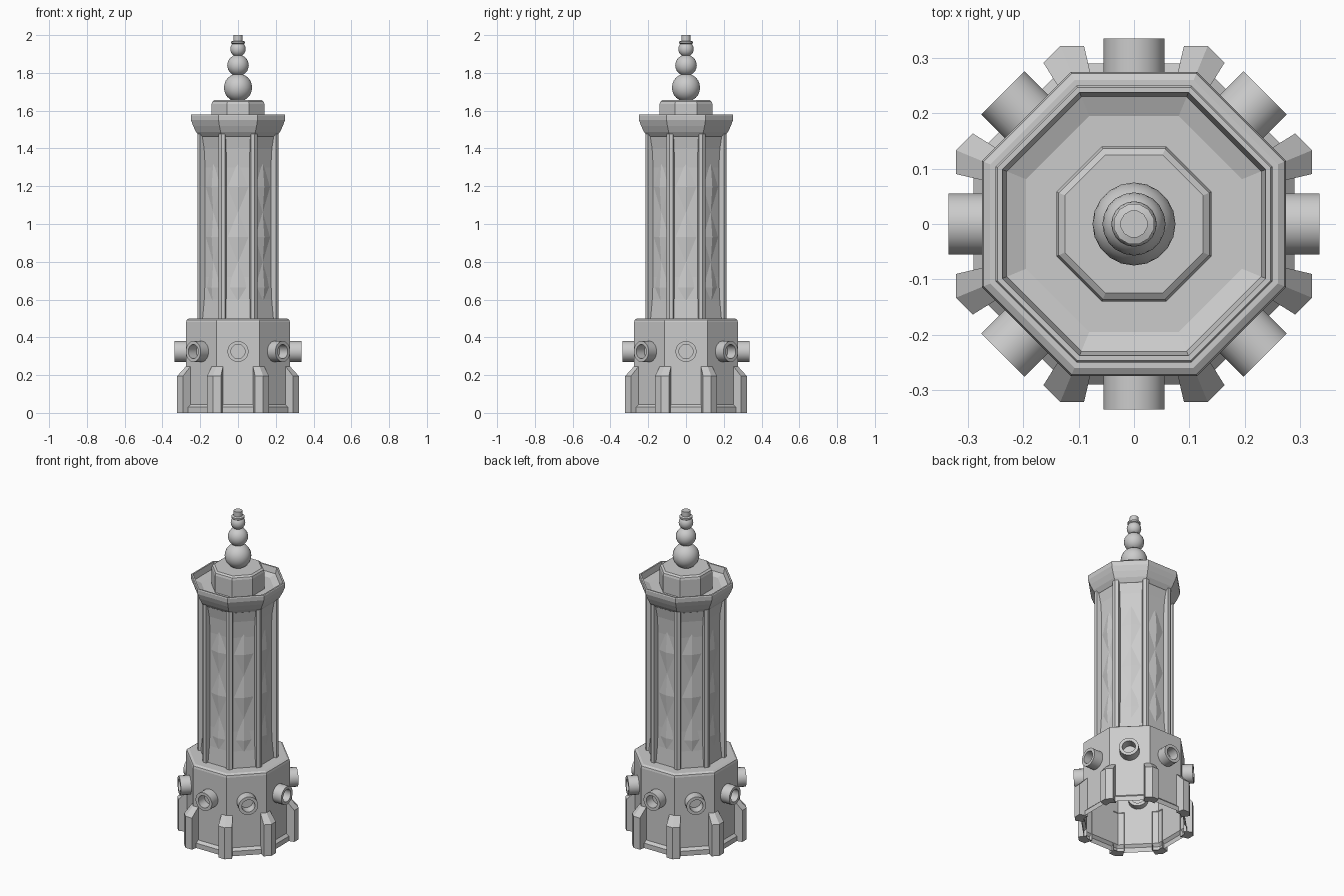
import bpy, bmesh, math
from mathutils import Matrix, Vector

if "Cube" in bpy.data.objects:
    bpy.data.objects.remove(bpy.data.objects["Cube"])

STEP = math.pi / 4
HALF = math.pi / 8
C, S = math.cos(HALF), math.sin(HALF)


def finish(name, bm, smooth=False):
    bmesh.ops.recalc_face_normals(bm, faces=bm.faces)
    me = bpy.data.meshes.new(name)
    bm.to_mesh(me)
    bm.free()
    ob = bpy.data.objects.new(name, me)
    bpy.context.collection.objects.link(ob)
    if smooth:
        bpy.ops.object.select_all(action='DESELECT')
        ob.select_set(True)
        bpy.context.view_layer.objects.active = ob
        bpy.ops.object.shade_smooth_by_angle(angle=math.radians(40))
    return ob


def lathe(bm, profile, n=8, mat=Matrix(), cap=False):
    """Revolve (flat-to-centre distance, height) points into an n-sided form."""
    k = 1 / math.cos(math.pi / n)
    rings = []
    for r, z in profile:
        rings.append([bm.verts.new(mat @ Vector((
            r * k * math.cos((i + .5) * 2 * math.pi / n),
            r * k * math.sin((i + .5) * 2 * math.pi / n), z))) for i in range(n)])
    for a, b in zip(rings, rings[1:]):
        for i in range(n):
            j = (i + 1) % n
            bm.faces.new((a[i], a[j], b[j], b[i]))
    if cap:
        bm.faces.new(rings[-1])


def octagon_part(name, profile, cap=False, smooth=False):
    bm = bmesh.new()
    lathe(bm, profile, cap=cap)
    return finish(name, bm, smooth)


def corner_strips(name, a_in, a_out, w_in, w_out, z0, z_in, z_out):
    """Bent strips wrapped around each of the eight corners."""
    bm = bmesh.new()
    for k in range(8):
        rot = Matrix.Rotation(HALF + k * STEP, 4, 'Z')

        def row(a, w, z):
            return [bm.verts.new(rot @ Vector((a / C - abs(t) * w * S, t * w * C, z)))
                    for t in (-1, 0, 1)]
        ob, ot = row(a_out, w_out, z0), row(a_out, w_out, z_out)
        ib, it = row(a_in, w_in, z0), row(a_in, w_in, z_in)
        for i in (0, 1):
            bm.faces.new((ob[i], ob[i + 1], ot[i + 1], ot[i]))
            bm.faces.new((ot[i], ot[i + 1], it[i + 1], it[i]))
            bm.faces.new((ob[i + 1], ob[i], ib[i], ib[i + 1]))
        for i in (0, 2):
            bm.faces.new((ob[i], ot[i], it[i], ib[i]))
    return finish(name, bm)


# Base, open underneath, with foot trim and bevelled shoulder
octagon_part("base", [(.29, 0), (.29, .03), (.275, .045), (.275, .48),
                      (.272, .492), (.26, .5), (.18, .5)])
corner_strips("base_buttresses", .272, .322, .034, .043, 0, .25, .195)

# Round ports on the eight base faces
bm = bmesh.new()
for k in range(8):
    mat = (Matrix.Translation((0, 0, .325)) @ Matrix.Rotation(k * STEP, 4, 'Z')
           @ Matrix.Rotation(math.pi / 2, 4, 'Y'))
    lathe(bm, [(.055, .235), (.055, .335), (.037, .335), (.037, .235), (.055, .235)], 20, mat)
finish("base_ports", bm, True)

# Recessed shaft and its corner ribs
octagon_part("shaft", [(.2, .5), (.19, .6), (.185, .72), (.185, 1.3),
                       (.191, 1.4), (.205, 1.48)])
corner_strips("shaft_ribs", .18, .214, .015, .02, .5, 1.5, 1.5)

# Faceted diamonds stacked on each shaft face
bm = bmesh.new()
for k in range(8):
    rot = Matrix.Rotation(k * STEP, 4, 'Z')
    for zc in (.665, .93, 1.195):
        ring = [bm.verts.new(rot @ Vector((.185, y, zc + z)))
                for y, z in ((0, .135), (.055, 0), (0, -.135), (-.055, 0))]
        tip = bm.verts.new(rot @ Vector((.197, 0, zc)))
        for i in range(4):
            bm.faces.new((ring[i], ring[(i + 1) % 4], tip))
finish("shaft_diamonds", bm)

# Flared cornice with a sunken top
octagon_part("cornice", [(.185, 1.45), (.205, 1.465), (.222, 1.487), (.238, 1.52),
                         (.249, 1.55), (.25, 1.575), (.247, 1.58), (.238, 1.58),
                         (.23, 1.545), (.195, 1.53), (.1, 1.53)])
octagon_part("plinth", [(.14, 1.53), (.14, 1.635), (.136, 1.648), (.125, 1.656)], cap=True)

# Finial of shrinking balls and a small tip
for i, (z, r) in enumerate(((1.722, .075), (1.84, .057), (1.926, .041))):
    bm = bmesh.new()
    bmesh.ops.create_icosphere(bm, subdivisions=3, radius=r,
                               matrix=Matrix.Translation((0, 0, z)))
    finish(f"finial_ball_{i + 1}", bm, True)
bm = bmesh.new()
lathe(bm, [(.02, 1.945), (.036, 1.957), (.036, 1.966), (.024, 1.97), (.024, 2.0)], 12, cap=True)
finish("finial_tip", bm, True)
